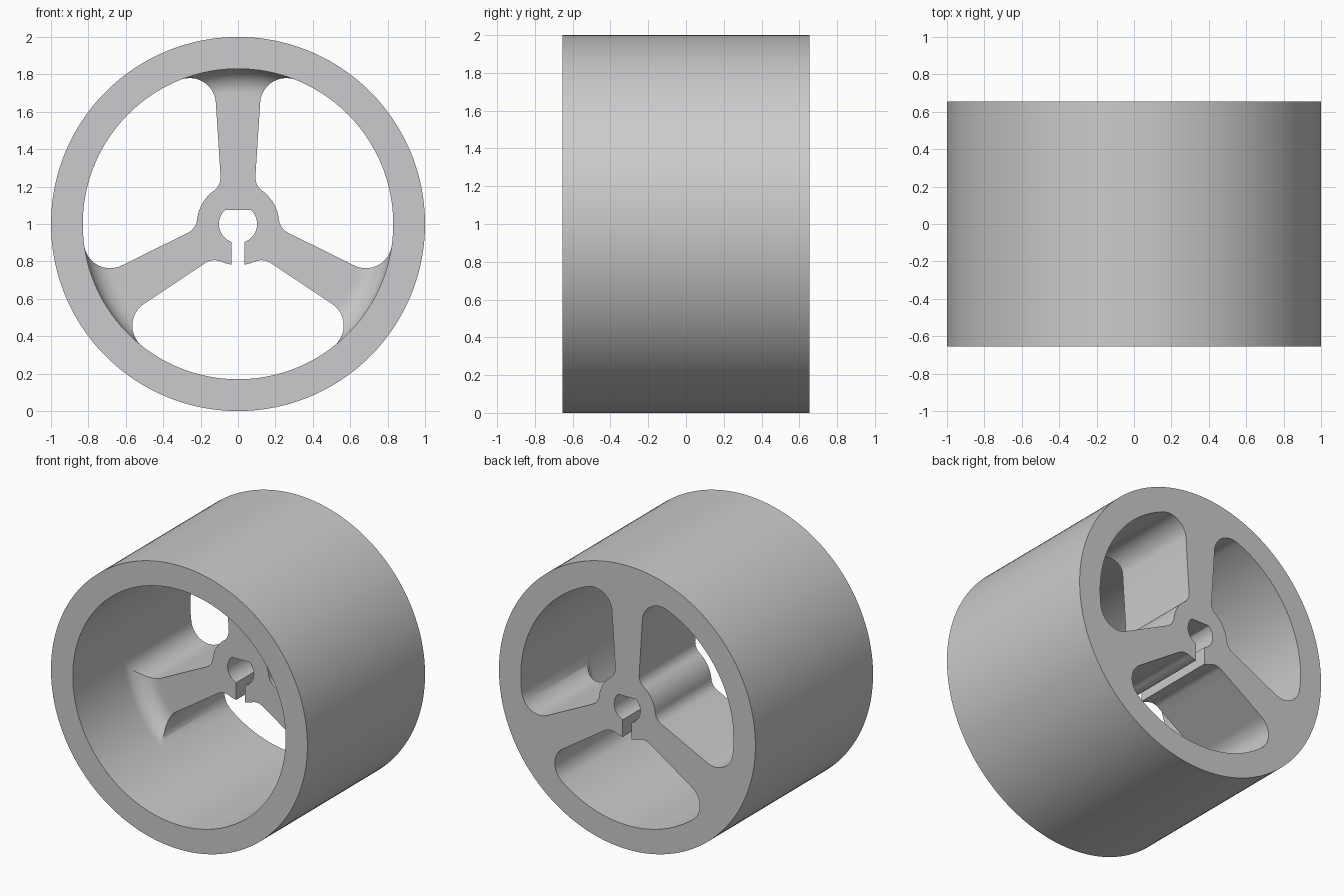
import bpy, bmesh
from math import pi, sin, cos, asin, acos, atan2, hypot, sqrt, radians

if "Cube" in bpy.data.objects:
    bpy.data.objects.remove(bpy.data.objects["Cube"])

# Main sizes
R_OUT, R_IN, R_HUB, R_HOLE = 1.0, 0.83, 0.22, 0.102
FLAT, SLOT = 0.075, 0.035            # flat height in the bore, half width of the slot
Y_FRONT, Y_BACK = -0.655, 0.655
Y_WEB, FIL = 0.03, 0.13              # front of the spokes and their fillet into the rim
N, GAP = 16, 32                      # steps across a spoke / across an opening
# Corner circles in the spoke outline: hub side (radius 0.09), rim side (radius 0.14)
HUB_D, HUB_X, HUB_R = 0.31, 0.183, 0.09
RIM_D, RIM_X, RIM_R = 0.69, 0.258, 0.14
HUB_END = hypot(0.093, sqrt(HUB_D**2 - HUB_X**2))
RIM_START = hypot(0.118, sqrt(RIM_D**2 - RIM_X**2))

bm = bmesh.new()


def pt(r, a, y):
    """Point at radius r, angle a from straight down, depth y."""
    return (r * sin(a), y, 1 - r * cos(a))


def quad(*pts):
    bm.faces.new([bm.verts.new(p) for p in pts])


def lin(a, b, n):
    return [a + (b - a) * i / n for i in range(n + 1)]


def corner(r, d, x, rad):
    c = (d * d + r * r - rad * rad) / (2 * d * r)
    return asin(x / d) - acos(max(-1, min(1, c)))


def half_angle(r):
    """Half the angular width of a spoke at radius r."""
    if r < HUB_END:
        return corner(r, HUB_D, HUB_X, HUB_R)
    if r > RIM_START:
        return corner(r, RIM_D, RIM_X, RIM_R)
    x = 0.093 + (r - HUB_END) * 0.025 / (RIM_START - HUB_END)
    return asin(x / r)


def web_y(r):
    t = max(0, r - (R_IN - FIL))
    return Y_WEB - FIL + sqrt(max(0, FIL**2 - t * t))


spokes = [pi / 3, pi, 5 * pi / 3]
w_rim, w_hub = half_angle(R_IN), half_angle(R_HUB)

# Rim: outer wall, two end rings, inner wall left open where spokes join
y_mid = web_y(R_IN)
for c in spokes:
    on = lin(c - w_rim, c + w_rim, N)
    off = lin(c + w_rim, c + 2 * pi / 3 - w_rim, GAP)
    for angles, is_spoke in ((on, True), (off, False)):
        for a, b in zip(angles, angles[1:]):
            quad(pt(R_OUT, a, Y_FRONT), pt(R_OUT, b, Y_FRONT), pt(R_OUT, b, Y_BACK), pt(R_OUT, a, Y_BACK))
            for y in (Y_FRONT, Y_BACK):
                quad(pt(R_IN, a, y), pt(R_IN, b, y), pt(R_OUT, b, y), pt(R_OUT, a, y))
            quad(pt(R_IN, a, Y_FRONT), pt(R_IN, b, Y_FRONT), pt(R_IN, b, y_mid), pt(R_IN, a, y_mid))
            if not is_spoke:
                quad(pt(R_IN, a, y_mid), pt(R_IN, b, y_mid), pt(R_IN, b, Y_BACK), pt(R_IN, a, Y_BACK))

# Spokes: rows of arcs from hub to rim, closer together at both ends
rows = [R_HUB + (HUB_END - R_HUB) * (i / 8)**2 for i in range(9)]
rows += lin(HUB_END, RIM_START, 6)[1:]
rows += [R_IN - (R_IN - RIM_START) * (1 - i / 16)**2 for i in range(1, 17)]
for c in spokes:
    for r0, r1 in zip(rows, rows[1:]):
        w0, w1 = half_angle(r0), half_angle(r1)
        a0, a1 = lin(c - w0, c + w0, N), lin(c - w1, c + w1, N)
        for i in range(N):
            for y0, y1 in ((web_y(r0), web_y(r1)), (Y_BACK, Y_BACK)):
                quad(pt(r0, a0[i], y0), pt(r0, a0[i + 1], y0), pt(r1, a1[i + 1], y1), pt(r1, a1[i], y1))
        for k in (0, N):
            quad(pt(r0, a0[k], web_y(r0)), pt(r1, a1[k], web_y(r1)), pt(r1, a1[k], Y_BACK), pt(r0, a0[k], Y_BACK))

# Hub: ring with a flat-topped bore and a slot at the bottom
s_out, s_in = asin(SLOT / R_HUB), asin(SLOT / R_HOLE)
outer, wall = [s_out], []
for c in spokes:
    for stop, n, has_wall in ((c - w_hub, 12, True), (c + w_hub, N, False)):
        outer += lin(outer[-1], stop, n)[1:]
        wall += [has_wall] * n
outer += lin(outer[-1], 2 * pi - s_out, 12)[1:]
wall += [True] * 12


def bore(a, y):
    t = s_in + (a - s_out) * (pi - s_in) / (pi - s_out)
    r = min(R_HOLE, FLAT / max(1e-6, -cos(t)))
    return pt(r, t, y)


for a, b, has_wall in zip(outer, outer[1:], wall):
    for y in (Y_WEB, Y_BACK):
        quad(bore(a, y), bore(b, y), pt(R_HUB, b, y), pt(R_HUB, a, y))
    quad(bore(a, Y_WEB), bore(b, Y_WEB), bore(b, Y_BACK), bore(a, Y_BACK))
    if has_wall:
        quad(pt(R_HUB, a, Y_WEB), pt(R_HUB, b, Y_WEB), pt(R_HUB, b, Y_BACK), pt(R_HUB, a, Y_BACK))
for a in (outer[0], outer[-1]):
    quad(bore(a, Y_WEB), pt(R_HUB, a, Y_WEB), pt(R_HUB, a, Y_BACK), bore(a, Y_BACK))

# Weld into one solid
bmesh.ops.remove_doubles(bm, verts=bm.verts, dist=1e-5)
bmesh.ops.recalc_face_normals(bm, faces=bm.faces)
mesh = bpy.data.meshes.new("wheel")
bm.to_mesh(mesh)
bm.free()
wheel = bpy.data.objects.new("wheel", mesh)
bpy.context.collection.objects.link(wheel)
grey = bpy.data.materials.new("light grey")
grey.diffuse_color = (0.6, 0.6, 0.61, 1)
grey.use_nodes = True
grey.node_tree.nodes["Principled BSDF"].inputs["Base Color"].default_value = grey.diffuse_color
mesh.materials.append(grey)
bpy.context.view_layer.objects.active = wheel
wheel.select_set(True)
bpy.ops.object.shade_smooth_by_angle(angle=radians(30))
